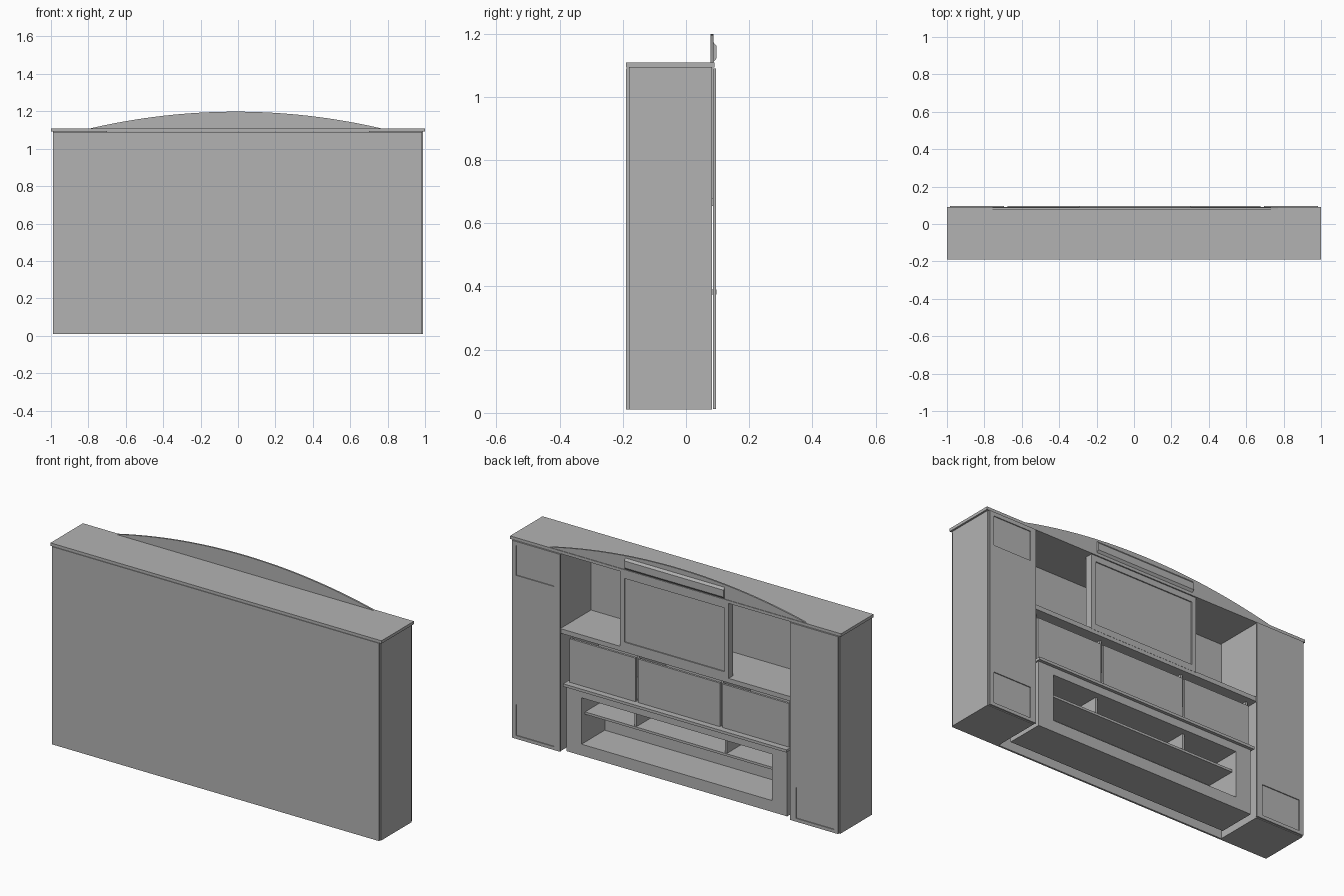
import bpy, bmesh, math

cube = bpy.data.objects.get("Cube")
if cube:
    bpy.data.objects.remove(cube, do_unlink=True)

grey = bpy.data.materials.new("plain_grey")
grey.use_nodes = True
colour = (0.45, 0.45, 0.45, 1)
grey.diffuse_color = colour
grey.node_tree.nodes["Principled BSDF"].inputs["Base Color"].default_value = colour


def finish(name, bm):
    bmesh.ops.recalc_face_normals(bm, faces=bm.faces)
    mesh = bpy.data.meshes.new(name)
    bm.to_mesh(mesh)
    bm.free()
    mesh.materials.append(grey)
    obj = bpy.data.objects.new(name, mesh)
    bpy.context.collection.objects.link(obj)
    return obj


def box(name, xs, ys, zs):
    """Box from its x, y and z ranges."""
    bm = bmesh.new()
    bmesh.ops.create_cube(bm, size=1)
    for v in bm.verts:
        v.co = [sum(r) / 2 + c * (r[1] - r[0]) for r, c in zip((xs, ys, zs), v.co)]
    return finish(name, bm)


def prism(name, points, offset):
    """Closed outline pushed along an offset."""
    bm = bmesh.new()
    face = bm.faces.new([bm.verts.new(p) for p in points])
    new = bmesh.ops.extrude_face_region(bm, geom=[face])["geom"]
    bmesh.ops.translate(bm, vec=offset, verts=[g for g in new if isinstance(g, bmesh.types.BMVert)])
    # The first cap stays as the closing face
    if len([f for f in bm.faces if len(f.verts) == len(points)]) < 2:
        bm.faces.new(face.verts)
    return finish(name, bm)


def cut(obj, xs, ys, zs):
    """Cut a rectangular recess or opening."""
    cutter = box("cutter", xs, ys, zs)
    cutter.hide_render = True
    mod = obj.modifiers.new("cut", "BOOLEAN")
    mod.operation = "DIFFERENCE"
    mod.solver = "EXACT"
    mod.object = cutter
    bpy.context.view_layer.objects.active = obj
    bpy.ops.object.modifier_apply(modifier=mod.name)
    bpy.data.objects.remove(cutter, do_unlink=True)


def span(a, b, side):
    return tuple(sorted((a * side, b * side)))


# Carcass: large panel and top board
box("main_panel", (-0.99, 0.985), (-0.19, -0.18), (0.01, 1.09))
box("top_board", (-1, 1), (-0.19, 0.09), (1.092, 1.108))

# Side towers with doors and recessed speaker panels
for label, side in (("left", 1), ("right", -1)):
    box(label + "_tower", span(0.70, 0.99, side), (-0.18, 0.083), (0.01, 1.092))
    door = box(label + "_tower_door", span(0.695, 0.985, side), (0.086, 0.095), (0.012, 1.09))
    recesses = [(0.03, 0.2)]
    if side > 0:
        recesses.append((0.905, 1.068))
    for zs in recesses:
        cut(door, span(0.73, 0.96, side), (0.09, 0.12), zs)

# Display niche: shelf and screen
box("niche_shelf", (-0.70, 0.70), (-0.18, 0.085), (0.655, 0.68))
screen = box("screen", (-0.317, 0.34), (0.045, 0.086), (0.675, 1.09))
cut(screen, (-0.292, 0.312), (0.08, 0.12), (0.71, 1.058))

# Middle row: three front panels with dividers behind
for i, xs in enumerate([(-0.668, -0.264), (-0.25, 0.245), (0.26, 0.658)]):
    box("middle_panel_%d" % (i + 1), xs, (0.052, 0.064), (0.39, 0.628))
for i, x in enumerate((-0.665, -0.257, 0.252, 0.66)):
    box("middle_divider_%d" % (i + 1), (x - 0.006, x + 0.006), (-0.18, 0.05), (0.39, 0.655))

# Lower media unit: counter, framed opening and inside shelves
box("counter", (-0.675, 0.675), (-0.18, 0.097), (0.375, 0.39))
frame = box("unit_frame", (-0.667, 0.667), (0.06, 0.08), (0.018, 0.375))
cut(frame, (-0.575, 0.575), (0, 0.2), (0.08, 0.333))
box("unit_back", (-0.667, 0.667), (-0.13, -0.12), (0.018, 0.375))
box("unit_base", (-0.667, 0.667), (-0.12, 0.06), (0.018, 0.08))
box("unit_top", (-0.667, 0.667), (-0.12, 0.06), (0.333, 0.375))
for label, side in (("left", 1), ("right", -1)):
    box(label + "_unit_side", span(0.575, 0.667, side), (-0.12, 0.06), (0.08, 0.333))
    box(label + "_unit_divider", span(0.267, 0.279, side), (-0.12, 0.045), (0.245, 0.333))
box("unit_shelf", (-0.575, 0.575), (-0.12, 0.05), (0.232, 0.245))

# Arched crown with a slim chamfered light box
centre, half, base, rise = -0.012, 0.785, 1.107, 0.091
radius = (half * half + rise * rise) / (2 * rise)
sweep = math.asin(half / radius)
steps = 32
arc = []
for i in range(steps + 1):
    a = sweep * (2 * i / steps - 1)
    arc.append((centre + radius * math.sin(a), 0.078, base + rise - radius * (1 - math.cos(a))))
prism("arched_crown", arc, (0, 0.009, 0))

light_profile = [(0.087, 1.11), (0.097, 1.122), (0.097, 1.16), (0.087, 1.172)]
prism("light_box", [(-0.295, y, z) for y, z in light_profile], (0.6, 0, 0))
